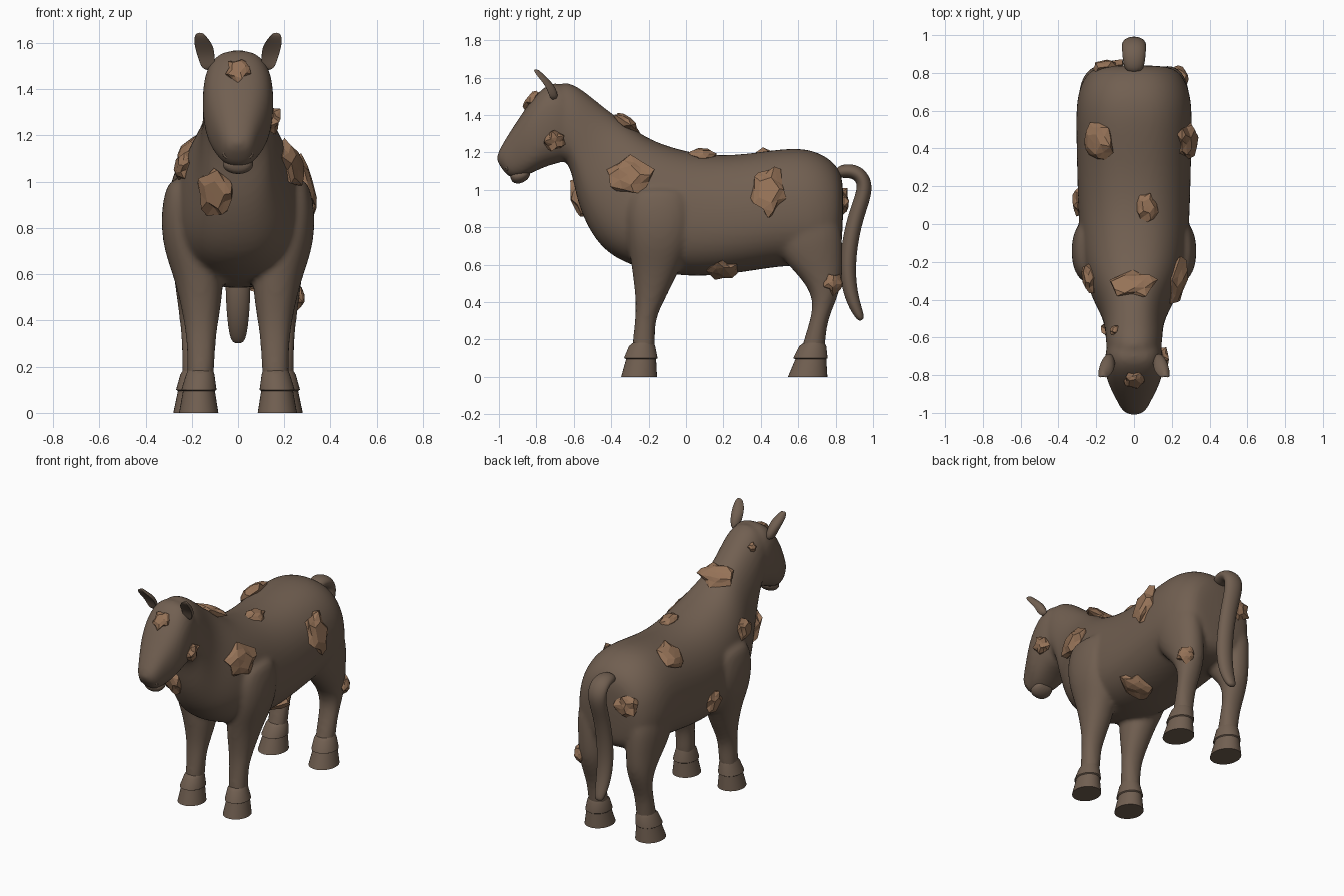
import bpy, bmesh, math, random
from mathutils import Vector, Matrix

if "Cube" in bpy.data.objects:
    bpy.data.objects.remove(bpy.data.objects["Cube"])

random.seed(4)

def material(name, rgb):
    m = bpy.data.materials.new(name)
    m.diffuse_color = (*rgb, 1)
    m.use_nodes = True
    m.node_tree.nodes["Principled BSDF"].inputs["Base Color"].default_value = m.diffuse_color
    return m

HIDE = material("brown hide", (0.165, 0.115, 0.082))
CRUST = material("tan crust", (0.30, 0.168, 0.095))

def finish(name, bm, mat, smooth=True):
    bmesh.ops.recalc_face_normals(bm, faces=bm.faces)
    me = bpy.data.meshes.new(name)
    bm.to_mesh(me)
    bm.free()
    me.materials.append(mat)
    for p in me.polygons:
        p.use_smooth = smooth
    ob = bpy.data.objects.new(name, me)
    bpy.context.collection.objects.link(ob)
    return ob

def loft(name, rings, sides=20, power=1.0, egg=0.0, cup=False, subsurf=2, mirror=False):
    """Skin a tube through rings of (centre, half axis u, half axis v)."""
    bm = bmesh.new()
    loops = []
    for c, u, v in rings:
        loop = []
        for i in range(sides):
            a = 2 * math.pi * i / sides
            ca, sa = math.cos(a), math.sin(a)
            x = math.copysign(abs(ca) ** power, ca) * (1 - egg * sa)
            y = math.copysign(abs(sa) ** power, sa)
            if cup and y < 0:
                y *= -0.1
            loop.append(bm.verts.new(Vector(c) + x * Vector(u) + y * Vector(v)))
        loops.append(loop)
    for a, b in zip(loops, loops[1:]):
        for i in range(sides):
            j = (i + 1) % sides
            bm.faces.new((a[i], a[j], b[j], b[i]))
    bm.faces.new(loops[0])
    bm.faces.new(loops[-1])
    ob = finish(name, bm, HIDE)
    if mirror:
        ob.modifiers.new("Mirror", 'MIRROR').use_mirror_merge = False
    if subsurf:
        s = ob.modifiers.new("Smooth", 'SUBSURF')
        s.levels = s.render_levels = subsurf
    return ob

def spine(rows):
    """Rings from top (y, z), bottom (y, z) and half width."""
    return [((0, (ty + by) / 2, (tz + bz) / 2), (w, 0, 0),
             (0, (ty - by) / 2, (tz - bz) / 2)) for ty, tz, by, bz, w in rows]

def level(rows):
    """Horizontal rings from y range, x range and height."""
    return [(((x0 + x1) / 2, (y0 + y1) / 2, z), ((x1 - x0) / 2, 0, 0),
             (0, (y1 - y0) / 2, 0)) for y0, y1, x0, x1, z in rows]

# Torso and neck
torso = loft("torso", spine([
    (.845, 1.02, .835, .72, .15), (.82, 1.13, .82, .62, .24),
    (.70, 1.215, .70, .58, .302), (.55, 1.23, .55, .60, .308),
    (.30, 1.187, .30, .555, .302), (.10, 1.187, .10, .535, .297),
    (-.05, 1.22, -.05, .54, .29), (-.18, 1.265, -.25, .575, .275),
    (-.27, 1.32, -.43, .655, .235), (-.36, 1.385, -.53, .80, .18),
    (-.45, 1.45, -.585, .95, .157), (-.55, 1.535, -.605, 1.07, .152),
    (-.63, 1.58, -.64, 1.16, .148), (-.70, 1.57, -.70, 1.20, .14)]),
    sides=24, power=.85, egg=.1)

# Head
head = loft("head", spine([
    (-.58, 1.48, -.59, 1.28, .11), (-.67, 1.585, -.62, 1.15, .15),
    (-.75, 1.565, -.72, 1.135, .157), (-.83, 1.48, -.80, 1.10, .15),
    (-.91, 1.36, -.85, 1.075, .12), (-.97, 1.265, -.89, 1.065, .09),
    (-1.01, 1.195, -.93, 1.06, .07), (-1.015, 1.15, -.96, 1.08, .035)]),
    power=.78)

# Legs
front_legs = loft("front_legs", level([
    (-.25, -.03, .21, .29, 1.012), (-.30, .015, .17, .318, .96),
    (-.32, .035, .13, .337, .84), (-.31, .022, .09, .322, .70),
    (-.29, -.03, .055, .275, .58), (-.268, -.115, .082, .236, .41),
    (-.272, -.165, .097, .223, .31), (-.285, -.165, .10, .22, .20),
    (-.29, -.17, .11, .22, .13), (-.29, -.17, .11, .22, .08)]), power=.92, mirror=True)
hind_legs = loft("hind_legs", level([
    (.54, .76, .10, .24, 1.0), (.46, .83, .08, .297, .82),
    (.47, .84, .07, .295, .70), (.54, .84, .078, .28, .60),
    (.64, .835, .088, .266, .50), (.683, .80, .107, .253, .40),
    (.662, .757, .116, .245, .30), (.63, .747, .117, .242, .20),
    (.61, .74, .12, .24, .13), (.61, .74, .12, .24, .08)]), power=.95, mirror=True)

# Fuse torso, head and legs into one smooth body
bpy.context.view_layer.update()
deps = bpy.context.evaluated_depsgraph_get()
parts = (torso, head, front_legs, hind_legs)
bm = bmesh.new()
for o in parts:
    bm.from_mesh(o.evaluated_get(deps).to_mesh())
for o in parts:
    bpy.data.objects.remove(o)
body = finish("body", bm, HIDE)
fuse = body.modifiers.new("Fuse", 'REMESH')
fuse.mode = 'VOXEL'
fuse.voxel_size = .014
fuse.use_smooth_shade = True
blend = body.modifiers.new("Blend", 'SMOOTH')
blend.factor = .5
blend.iterations = 8

# Lower lip
loft("lower_lip", spine([
    (-.83, 1.12, -.83, 1.07, .05), (-.87, 1.12, -.87, 1.035, .07),
    (-.92, 1.11, -.91, 1.03, .065), (-.945, 1.09, -.935, 1.045, .04)]), sides=16)

# Ears, hollow towards the front
loft("ears", level([
    (-.775, -.68, .10, .155, 1.48), (-.795, -.69, .10, .175, 1.54),
    (-.83, -.73, .105, .19, 1.59), (-.85, -.77, .135, .19, 1.625),
    (-.84, -.79, .15, .18, 1.645)]), sides=16, cup=True, mirror=True)

# Nostril rims
bm = bmesh.new()
n, m = 14, 6
for sx in (-1, 1):
    grid = []
    for i in range(n):
        a = 2 * math.pi * i / n
        row = []
        for k in range(m):
            b = 2 * math.pi * k / m
            r = .015 + .006 * math.cos(b)
            row.append(bm.verts.new((sx * (.046 + r * math.cos(a)),
                                     -.963 + .008 * math.sin(b) + .35 * r * math.cos(a) - .3 * r * math.sin(a),
                                     1.12 + r * math.sin(a))))
        grid.append(row)
    for i in range(n):
        for k in range(m):
            bm.faces.new((grid[i][k], grid[(i + 1) % n][k],
                          grid[(i + 1) % n][(k + 1) % m], grid[i][(k + 1) % m]))
finish("nostrils", bm, HIDE)

# Hooves with a flared fetlock above each
for name, rows in (
        ("front_hooves", [(-.347, -.155, .085, .255, 0), (-.32, -.16, .10, .238, .095),
                          (-.332, -.152, .093, .245, .10), (-.305, -.165, .102, .225, .165),
                          (-.275, -.175, .11, .215, .19)]),
        ("hind_hooves", [(.545, .756, .10, .28, 0), (.585, .75, .115, .26, .095),
                         (.573, .757, .108, .268, .10), (.605, .75, .114, .25, .165),
                         (.64, .735, .13, .235, .19)])):
    hoof = loft(name, level(rows), sides=32, subsurf=0, mirror=True)
    bpy.context.view_layer.objects.active = hoof
    hoof.select_set(True)
    bpy.ops.object.shade_smooth_by_angle(angle=math.radians(40))
    hoof.select_set(False)

# Tail
path = [(.80, 1.09, .03, .045), (.86, 1.105, .04, .06), (.925, 1.09, .043, .065),
        (.960, 1.03, .043, .065), (.942, .95, .043, .06), (.905, .85, .043, .056),
        (.872, .70, .044, .056), (.862, .55, .044, .056), (.885, .42, .038, .05),
        (.925, .33, .027, .037), (.94, .302, .014, .022)]
rings = []
for i, (y, z, t, w) in enumerate(path):
    a, b = path[max(i - 1, 0)], path[min(i + 1, len(path) - 1)]
    d = Vector((0, b[0] - a[0], b[1] - a[1])).normalized()
    rings.append(((0, y, z), (w, 0, 0), Vector((0, -d.z, d.y)) * t))
loft("tail", rings, sides=16)

# Rough crust lumps, snapped on to the hide
bpy.context.view_layer.update()
skin = body.evaluated_get(bpy.context.evaluated_depsgraph_get())

def lump(name, point, w, h, thick):
    _, loc, nor, _ = skin.closest_point_on_mesh(Vector(point))
    up = Vector((0, 0, 1)) if abs(nor.z) < .8 else Vector((0, 1, 0))
    t = up.cross(nor).normalized()
    frame = Matrix((t, nor.cross(t), nor)).transposed()
    bm = bmesh.new()
    bmesh.ops.create_icosphere(bm, subdivisions=2, radius=1)
    for v in bm.verts:
        a = math.atan2(v.co.y, v.co.x)
        q = v.co * (.92 + .14 * math.sin(5 * a + point[1] * 20) + random.uniform(-.16, .16))
        v.co = loc + frame @ Vector((q.x * w, q.y * h, max(min(q.z, .8), -.8) * thick))
    bmesh.ops.dissolve_limit(bm, angle_limit=math.radians(12), verts=bm.verts, edges=bm.edges)
    bmesh.ops.triangulate(bm, faces=bm.faces)
    finish(name, bm, CRUST, smooth=False)

for name, p, w, h, t in (
        ("forehead_lump", (0, -.83, 1.49), .055, .062, .035),
        ("cheek_lump", (.16, -.70, 1.26), .06, .06, .045),
        ("neck_lump", (-.11, -.56, 1.48), .03, .03, .025),
        ("withers_lump", (-.01, -.32, 1.35), .12, .085, .045),
        ("right_shoulder_lump", (.26, -.31, 1.08), .125, .11, .055),
        ("left_shoulder_lump", (-.25, -.29, 1.07), .09, .065, .045),
        ("chest_lump", (-.10, -.58, .95), .085, .115, .045),
        ("right_hip_lump", (.30, .44, 1.0), .10, .135, .045),
        ("left_hip_lump", (-.22, .43, 1.18), .105, .10, .05),
        ("back_lump", (.07, .09, 1.2), .06, .075, .04),
        ("belly_lump", (.15, .20, .57), .105, .085, .045),
        ("left_flank_lump", (-.29, .12, .74), .08, .08, .04),
        ("rump_lump", (-.14, .85, .94), .08, .075, .045),
        ("hind_leg_lump", (.25, .79, .50), .06, .06, .04)):
    lump(name, p, w, h, t)
